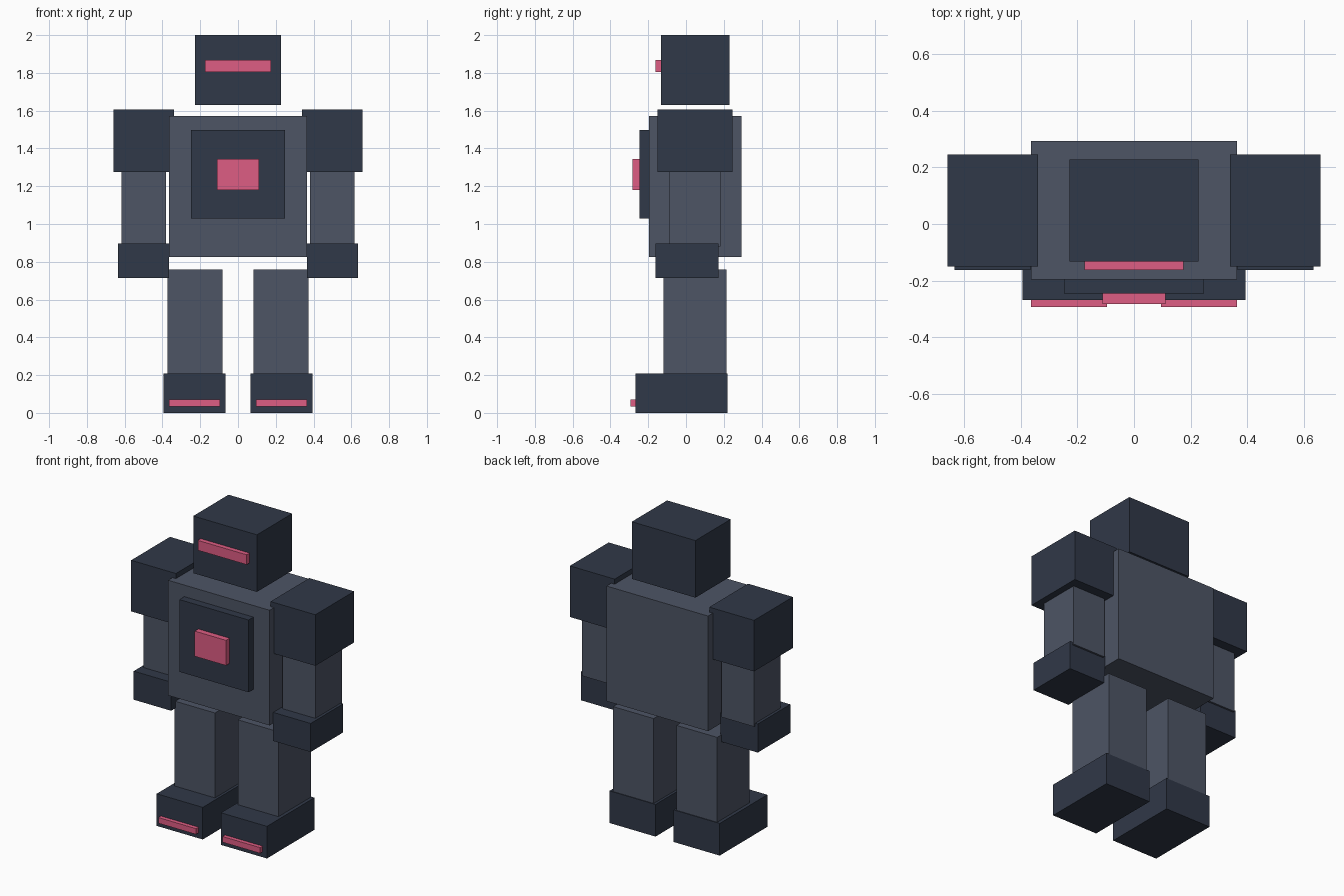
import bpy

if "Cube" in bpy.data.objects:
    bpy.data.objects.remove(bpy.data.objects["Cube"])


def material(name, rgb):
    m = bpy.data.materials.new(name)
    m.diffuse_color = (*rgb, 1)
    m.use_nodes = True
    m.node_tree.nodes["Principled BSDF"].inputs["Base Color"].default_value = m.diffuse_color
    return m


SLATE = material("slate", (0.075, 0.09, 0.13))
DARK = material("dark_armour", (0.03, 0.04, 0.065))
PINK = material("pink_glow", (0.73, 0.11, 0.23))


def box(name, x, y, z, mat):
    """Box spanning the (min, max) range on each axis."""
    spans = (x, y, z)
    bpy.ops.mesh.primitive_cube_add(size=1, location=[(a + b) / 2 for a, b in spans])
    ob = bpy.context.object
    ob.name = name
    ob.scale = [b - a for a, b in spans]
    bpy.ops.object.transform_apply(location=False, rotation=False, scale=True)
    ob.data.materials.append(mat)
    return ob


def centred(name, half, y, z, mat):
    box(name, (-half, half), y, z, mat)


def pair(name, x, y, z, mat):
    box("right_" + name, x, y, z, mat)
    box("left_" + name, (-x[1], -x[0]), y, z, mat)


# Head and visor
centred("head", 0.228, (-0.132, 0.229), (1.63, 2.0), DARK)
centred("visor", 0.175, (-0.162, -0.125), (1.804, 1.868), PINK)

# Torso, chest plate and glowing core
centred("torso", 0.364, (-0.196, 0.294), (0.826, 1.572), SLATE)
centred("chest_plate", 0.248, (-0.246, -0.19), (1.029, 1.497), DARK)
centred("chest_core", 0.112, (-0.283, -0.24), (1.18, 1.343), PINK)

# Arms
pair("shoulder", (0.339, 0.66), (-0.151, 0.246), (1.274, 1.605), DARK)
pair("arm", (0.381, 0.616), (-0.088, 0.183), (0.88, 1.3), SLATE)
pair("fist", (0.366, 0.634), (-0.162, 0.171), (0.713, 0.898), DARK)

# Legs, boots and toe strips
pair("leg", (0.082, 0.373), (-0.119, 0.214), (0.19, 0.758), SLATE)
pair("boot", (0.065, 0.395), (-0.268, 0.219), (0.0, 0.208), DARK)
pair("toe_strip", (0.095, 0.365), (-0.294, -0.26), (0.035, 0.072), PINK)
